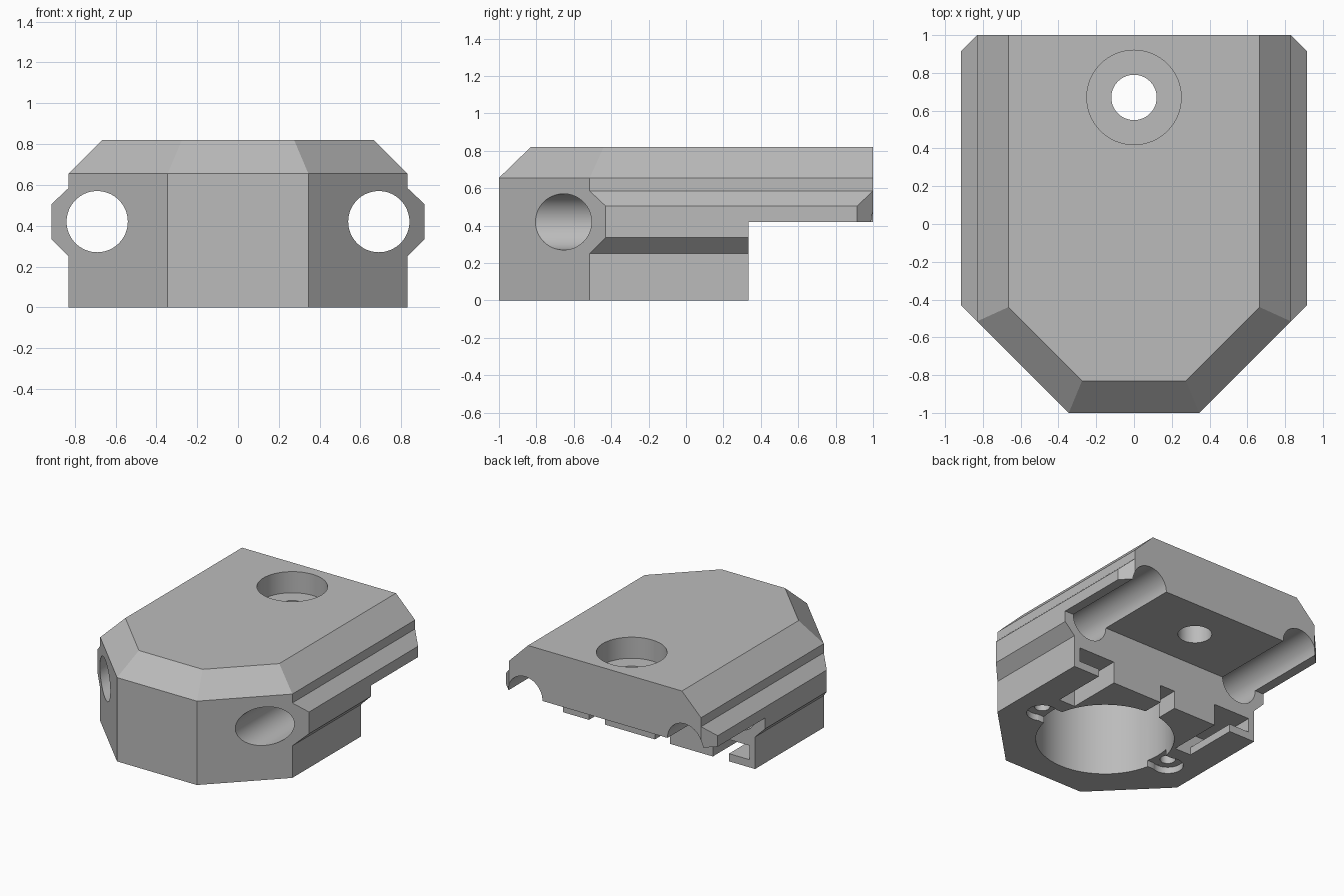
import bpy
import bmesh
from math import pi

cube = bpy.data.objects.get("Cube")
if cube:
    bpy.data.objects.remove(cube, do_unlink=True)

grey = bpy.data.materials.new("plain_grey")
grey.use_nodes = True
colour = (0.5, 0.5, 0.5, 1)
grey.diffuse_color = colour
grey.node_tree.nodes["Principled BSDF"].inputs["Base Color"].default_value = colour


def ring(z, side, nose=0.345, front=-1.0, edge=0.83):
    """Right half of the plan outline, mirrored to a closed loop."""
    corner = side - nose + front
    half = [(nose, front), (side, corner), (side, 1 + edge - side), (edge, 1)]
    return [(x, y, z) for x, y in half] + [(-x, y, z) for x, y in reversed(half)]


# Main housing: stacked outlines give the side rails and the bevelled top
rings = [ring(0, 0.83), ring(0.25, 0.83), ring(0.335, 0.915), ring(0.505, 0.915),
         ring(0.585, 0.83), ring(0.655, 0.83),
         ring(0.82, 0.665, 0.275, -0.83, 0.665)]
bm = bmesh.new()
loops = [[bm.verts.new(p) for p in r] for r in rings]
for low, high in zip(loops, loops[1:]):
    for i in range(len(low)):
        j = (i + 1) % len(low)
        bm.faces.new((low[i], low[j], high[j], high[i]))
bm.faces.new(loops[0])
bm.faces.new(loops[-1])
bmesh.ops.remove_doubles(bm, verts=bm.verts, dist=0.0005)
bmesh.ops.dissolve_degenerate(bm, edges=bm.edges, dist=0.0005)
bmesh.ops.dissolve_limit(bm, angle_limit=0.01, verts=bm.verts, edges=bm.edges)
bmesh.ops.recalc_face_normals(bm, faces=bm.faces)
mesh = bpy.data.meshes.new("carriage_housing")
bm.to_mesh(mesh)
bm.free()
housing = bpy.data.objects.new("carriage_housing", mesh)
bpy.context.collection.objects.link(housing)
mesh.materials.append(grey)


def cut(cutter):
    """Subtract the active cutter from the housing and discard it."""
    cutter.hide_render = True
    cutter.data.materials.append(grey)
    bpy.ops.object.select_all(action="DESELECT")
    bpy.context.view_layer.objects.active = housing
    housing.select_set(True)
    mod = housing.modifiers.new("cut", "BOOLEAN")
    mod.operation = "DIFFERENCE"
    mod.solver = "EXACT"
    mod.object = cutter
    bpy.ops.object.modifier_apply(modifier=mod.name)
    bpy.data.objects.remove(cutter, do_unlink=True)


def cut_box(x0, x1, y0, y1, z0, z1):
    centre = ((x0 + x1) / 2, (y0 + y1) / 2, (z0 + z1) / 2)
    bpy.ops.mesh.primitive_cube_add(size=1, location=centre)
    box = bpy.context.object
    box.scale = (x1 - x0, y1 - y0, z1 - z0)
    bpy.ops.object.transform_apply(location=False, rotation=False, scale=True)
    cut(box)


def cut_hole(x, y, z0, z1, radius):
    bpy.ops.mesh.primitive_cylinder_add(vertices=64, radius=radius, depth=z1 - z0,
                                        location=(x, y, (z0 + z1) / 2))
    cut(bpy.context.object)


# Raised rear underside
cut_box(-1.2, 1.2, 0.333, 1.2, -0.2, 0.42)

# Two long rod channels
for side in (-1, 1):
    bpy.ops.mesh.primitive_cylinder_add(vertices=64, radius=0.15, depth=2.4,
                                        location=(side * 0.69, 0, 0.42),
                                        rotation=(pi / 2, 0, 0))
    cut(bpy.context.object)

# Counterbored bolt hole at the rear
cut_hole(0, 0.67, 0.655, 1, 0.25)
cut_hole(0, 0.67, 0.3, 1, 0.12)

# Round cavity opening downward
cut_hole(0, -0.32, -0.1, 0.62, 0.49)

# Screw recesses beside the cavity, and hooked slots in the rear step
for side in (-1, 1):
    cut_hole(side * 0.58, -0.32, -0.1, 0.05, 0.11)
    a, b = sorted((side * 0.46, side * 0.58))
    cut_box(a, b, -0.42, -0.22, -0.1, 0.0501)
    cut_hole(side * 0.58, -0.32, -0.1, 0.2, 0.055)
    a, b = sorted((side * 0.465, side * 0.605))
    cut_box(a, b, -0.1, 0.5, -0.1, 0.17)
    a, b = sorted((side * 0.6, side * 0.78))
    cut_box(a, b, -0.1, 0.5, 0.06, 0.1701)

# Small centre slot from the step into the cavity
cut_box(-0.095, 0.035, 0, 0.5, -0.1, 0.14)

bpy.ops.object.select_all(action="DESELECT")
housing.select_set(True)
bpy.context.view_layer.objects.active = housing
bpy.ops.object.shade_smooth_by_angle(angle=0.5)
